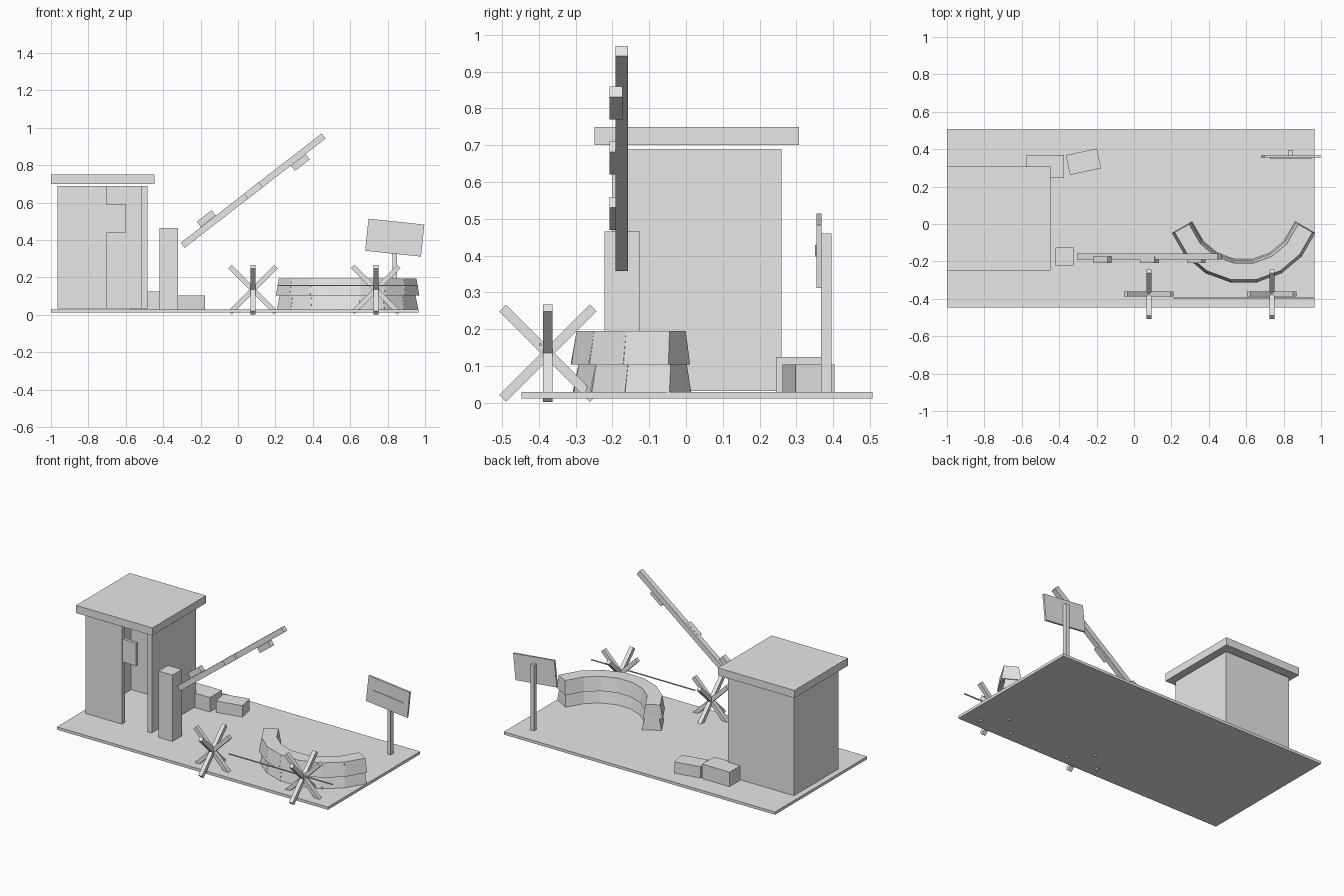
import bpy
import bmesh
from math import radians, cos, sin
from mathutils import Vector

cube = bpy.data.objects.get("Cube")
if cube:
    bpy.data.objects.remove(cube, do_unlink=True)

GREY = (0.8, 0.8, 0.8, 1.0)
mat = bpy.data.materials.new("plain light grey")
mat.use_nodes = True
mat.diffuse_color = GREY
mat.node_tree.nodes["Principled BSDF"].inputs["Base Color"].default_value = GREY


def block(name, center, size, rot=(0, 0, 0), taper=(0, 0)):
    """Box with a size, a rotation in degrees and an inset of its top edges."""
    bm = bmesh.new()
    bmesh.ops.create_cube(bm, size=1)
    for v in bm.verts:
        inset = [t if v.co.z > 0 else 0 for t in taper]
        v.co = Vector((v.co.x * (size[0] - 2 * inset[0]),
                       v.co.y * (size[1] - 2 * inset[1]),
                       v.co.z * size[2]))
    mesh = bpy.data.meshes.new(name)
    bm.to_mesh(mesh)
    bm.free()
    mesh.materials.append(mat)
    ob = bpy.data.objects.new(name, mesh)
    ob.location = center
    ob.rotation_euler = [radians(a) for a in rot]
    bpy.context.collection.objects.link(ob)
    return ob


def span(name, x, y, z):
    """Upright box given by its extents."""
    return block(name, [sum(a) / 2 for a in (x, y, z)], [a[1] - a[0] for a in (x, y, z)])


# Ground slab
span("ground_slab", (-1, 0.965), (-0.447, 0.507), (0.012, 0.03))

# Guard booth: thin walls, doorway in the front, overhanging roof
H = (0.033, 0.69)
span("booth_back_wall", (-0.965, -0.485), (0.23, 0.26), H)
span("booth_left_wall", (-0.515, -0.485), (-0.2, 0.254), H)
span("booth_right_wall", (-0.965, -0.935), (-0.2, 0.254), H)
span("booth_front_wall", (-0.965, -0.70), (-0.2, -0.17), H)
span("booth_window_panel", (-0.71, -0.60), (-0.197, -0.178), (0.44, 0.59))
span("booth_roof", (-1, -0.447), (-0.248, 0.307), (0.70, 0.75))

# Barrier post, raised arm and its plates
span("barrier_post", (-0.42, -0.32), (-0.222, -0.125), (0.03, 0.465))
TILT = (0, -37.8, 0)
block("barrier_arm", (0.081, -0.174, 0.664), (0.953, 0.034, 0.034), TILT)
for i, (x, z) in enumerate([(-0.17, 0.515), (0.082, 0.665), (0.333, 0.815)]):
    block(f"arm_plate_{i + 1}", (x, -0.19, z), (0.1, 0.035, 0.036), TILT)

# Sign on a post
span("sign_post", (0.825, 0.85), (0.367, 0.395), (0.03, 0.46))
block("sign_board", (0.838, 0.361, 0.413), (0.30, 0.013, 0.172), (0, 6, 0))
block("sign_bar", (0.838, 0.353, 0.413), (0.22, 0.004, 0.008), (0, 6, 0))

# Crates
span("large_crate", (-0.575, -0.375), (0.245, 0.37), (0.03, 0.125))
block("small_crate", (-0.27, 0.333, 0.067), (0.17, 0.108, 0.074), (0, 0, 12))

# Crossed-beam obstacles
for side, x in (("right", 0.08), ("left", 0.737)):
    for i, a in enumerate((45, -45)):
        center = (x, -0.375, 0.135)
        block(f"{side}_obstacle_side_beam_{i + 1}", center, (0.348, 0.026, 0.026), (0, a, 0))
        block(f"{side}_obstacle_cross_beam_{i + 1}", center, (0.026, 0.348, 0.026), (a, 0, 0))

# Wire between the obstacles
block("obstacle_wire", (0.587, -0.396, 0.158), (0.75, 0.006, 0.006))

# Curved sandbag wall in two tiers
for tier, (z0, z1, radius) in enumerate([(0.03, 0.105, 0.335), (0.105, 0.195, 0.341)]):
    for i in range(7):
        a = 210 + 20 * i
        r = radians(a)
        block(f"sandbag_{tier + 1}_{i + 1}",
              (0.586 + radius * cos(r), 0.088 + radius * sin(r), (z0 + z1) / 2),
              (0.118, 0.148, z1 - z0), (0, 0, a), (0.015, 0.005))
